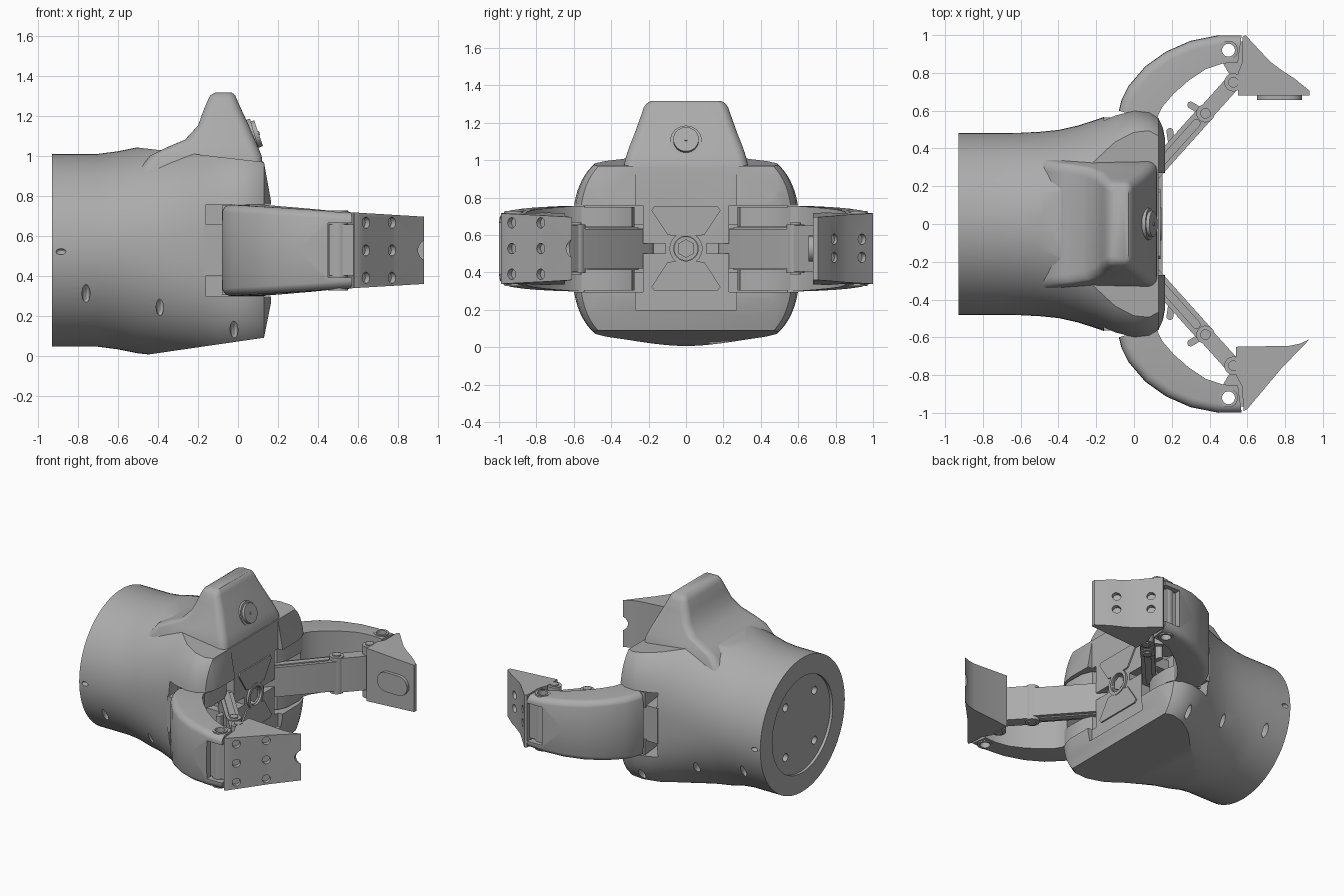
import bpy, bmesh
from math import sin, cos, pi, radians, copysign
from mathutils import Vector, Matrix

if "Cube" in bpy.data.objects:
    bpy.data.objects.remove(bpy.data.objects["Cube"], do_unlink=True)

GREY = (0.41, 0.41, 0.41, 1)
mat = bpy.data.materials.new("machined grey")
mat.use_nodes = True
mat.diffuse_color = GREY
mat.node_tree.nodes["Principled BSDF"].inputs["Base Color"].default_value = GREY
ZC = 0.527
parts = []


def finish(name, bm):
    bmesh.ops.recalc_face_normals(bm, faces=bm.faces)
    me = bpy.data.meshes.new(name)
    bm.to_mesh(me)
    bm.free()
    me.materials.append(mat)
    ob = bpy.data.objects.new(name, me)
    bpy.context.collection.objects.link(ob)
    parts.append(ob)
    return ob


def loft_bm(rings):
    bm = bmesh.new()
    rows = [[bm.verts.new(p) for p in ring] for ring in rings]
    n = len(rows[0])
    for a, b in zip(rows, rows[1:]):
        for i in range(n):
            j = (i + 1) % n
            bm.faces.new((a[i], a[j], b[j], b[i]))
    bm.faces.new(rows[0])
    bm.faces.new(rows[-1][::-1])
    return bm


def loft(name, rings):
    return finish(name, loft_bm(rings))


def prism(name, pts, z0, z1):
    return loft(name, [[(x, y, z) for x, y in pts] for z in (z0, z1)])


def box(name, x0, x1, y0, y1, z0, z1):
    return prism(name, [(x0, y0), (x1, y0), (x1, y1), (x0, y1)], z0, z1)


def cyl(name, p0, p1, r, n=32):
    p0, p1 = Vector(p0), Vector(p1)
    d = p1 - p0
    bm = bmesh.new()
    m = Matrix.Translation((p0 + p1) / 2) @ d.to_track_quat("Z", "Y").to_matrix().to_4x4()
    bmesh.ops.create_cone(bm, cap_ends=True, segments=n, radius1=r, radius2=r, depth=d.length, matrix=m)
    return finish(name, bm)


def ellipsoid(name, c, size):
    bm = bmesh.new()
    bmesh.ops.create_uvsphere(bm, u_segments=20, v_segments=12, radius=1,
                              matrix=Matrix.Translation(c) @ Matrix.Diagonal((*size, 1)))
    return finish(name, bm)


def stadium(p0, p1, r, n=10):
    a, b = Vector(p0), Vector(p1)
    u = (b - a).normalized()
    v = Vector((-u.y, u.x))
    out = []
    for c, start in ((b, -pi / 2), (a, pi / 2)):
        for i in range(n + 1):
            t = start + pi * i / n
            out.append(tuple(c + r * (cos(t) * u + sin(t) * v)))
    return out


def cut(ob, cutters):
    for c in cutters:
        m = ob.modifiers.new("cut", "BOOLEAN")
        m.operation, m.solver, m.object = "DIFFERENCE", "EXACT", c
        c.hide_render = True
    dg = bpy.context.evaluated_depsgraph_get()
    dg.update()
    ob_eval = ob.evaluated_get(dg)
    me = bpy.data.meshes.new_from_object(ob_eval)
    ob.modifiers.clear()
    ob.data = me
    for c in cutters:
        parts.remove(c)
        bpy.data.objects.remove(c, do_unlink=True)


# Housing: round at the rear, squarer and wider at the front
stations = [(-.93, .482, .482, 2), (-.7, .482, .482, 2), (-.6, .483, .495, 2), (-.5, .488, .515, 2.1),
            (-.4, .498, .525, 2.2), (-.3, .52, .535, 2.4), (-.2, .552, .545, 2.6), (-.1, .588, .555, 3),
            (0, .61, .56, 3.2), (.08, .6, .56, 3.3), (.13, .57, .55, 3.3), (.153, .52, .52, 3.3), (.165, .46, .47, 3.3)]


def power(v, n):
    return copysign(abs(v) ** (2 / n), v)


N = 96
bm = loft_bm([[(x, a * power(cos(2 * pi * i / N), n), ZC + b * power(sin(2 * pi * i / N), n)) for i in range(N)]
              for x, a, b, n in stations])
bmesh.ops.recalc_face_normals(bm, faces=bm.faces)
# Flat facets sliced off the top, the bottom and the front lips
for co, no in (((.13, 0, .968), (.115, 0, 1)), ((.13, 0, .09), (.145, 0, -1)),
               ((.16, 0, .8), (1, 0, .18)), ((.16, 0, .24), (1, 0, -.2))):
    bmesh.ops.bisect_plane(bm, geom=bm.verts[:] + bm.edges[:] + bm.faces[:], plane_co=co, plane_no=no, clear_outer=True)
    bmesh.ops.holes_fill(bm, edges=[e for e in bm.edges if e.is_boundary])
housing = finish("housing", bm)

cuts = [box("cut", .13, .4, -.27, .27, .2, 1.3),
        cyl("cut", (-1, 0, ZC), (-.91, 0, ZC), .345, 64),
        cyl("cut", (.06, 0, ZC), (.3, 0, ZC), .062)]
for s in (1, -1):
    cuts.append(box("cut", -.16, .4, s * .23, s * .9, .295, .757))
    cuts.append(box("cut", .05, .4, s * .11, s * .32, .5, .553))
    for x, y, z in ((-.76, .43, .31), (-.39, .42, .25), (-.02, .53, .13)):
        cuts.append(ellipsoid("cut", (x, s * y, z), (.02, .05, .05)))
    cuts.append(ellipsoid("cut", (-.885, s * .482, .52), (.025, .02, .015)))
    for t in (1, -1):
        cuts.append(cyl("cut", (-.95, s * .165, ZC + t * .18), (-.86, s * .165, ZC + t * .18), .028, 20))
cut(housing, cuts)

# Raised hump on top with rounded plan sections
hump = [(.92, -.5, .128, .34), (1.0, -.44, .118, .326), (1.04, -.36, .102, .314), (1.08, -.265, .085, .3),
        (1.15, -.2, .055, .272), (1.22, -.175, .022, .247), (1.28, -.15, -.005, .226), (1.302, -.138, -.014, .212),
        (1.315, -.115, -.03, .19)]
rings = []
for z, x0, x1, w in hump:
    r = min(.05, (x1 - x0) * .3)
    ring = []
    for k, (cx, cy) in enumerate(((x1 - r, w - r), (x0 + r, w - r), (x0 + r, r - w), (x1 - r, r - w))):
        for i in range(7):
            t = pi / 2 * (k + i / 6)
            ring.append((cx + r * cos(t), cy + r * sin(t), z))
    rings.append(ring)
loft("sensor_hump", rings)
cyl("button_collar", (.04, 0, 1.09), (.084, 0, 1.103), .085)
cyl("button", (.05, 0, 1.094), (.103, 0, 1.112), .068)
cyl("button_centre", (.1, 0, 1.111), (.108, 0, 1.1135), .01, 12)

# Front face details: hub, pin and four-way plate
hub = cyl("hub_ring", (.08, 0, ZC), (.145, 0, ZC), .088, 40)
cut(hub, [cyl("cut", (0, 0, ZC), (.3, 0, ZC), .066)])
cyl("hub_pin", (.05, 0, ZC), (.13, 0, ZC), .05, 6)
for t in (1, -1):
    prof = [(-.17, .225), (.17, .225), (.185, .205), (.1, .075), (.075, .07), (-.075, .07), (-.1, .075), (-.185, .205)]
    loft("front_plate", [[(x, y, ZC + t * z) for y, z in prof] for x in (.12, .14)])


def half(x):
    # Half height of a finger at a given reach
    return .224 - .06 * x


OUTER = [(-.08, .6), (-.065, .66), (-.03, .73), (.06, .835), (.17, .913), (.3, .97), (.45, 1.0), (.57, 1.0)]
INNER = [(.12, .54), (.13, .58), (.15, .62), (.21, .69), (.29, .76), (.38, .82), (.47, .85), (.55, .855)]
TIPS = {1: [(.55, .68), (.93, .68), (.93, .705), (.85, .77), (.78, .815), (.72, .86), (.59, 1.0), (.575, .99), (.575, .86), (.55, .8)],
        -1: [(.54, .65), (.82, .645), (.88, .633), (.93, .61), (.78, .765), (.6, .98), (.58, .99), (.572, .86), (.54, .8)]}
HINGE, KNUCKLE, ELBOW = (.5, .92), (.526, .75), (.378, .586)

for s in (1, -1):
    side = "left_" if s > 0 else "right_"

    def at(p, z):
        return (p[0], s * p[1], z)

    def flip(pts):
        return [(x, s * y) for x, y in pts]

    # Curved finger with rounded outer edges and a forked end
    rings = []
    for o, i in zip(OUTER, INNER):
        o, i = Vector(o), Vector(i)
        u, h, r = (i - o).normalized(), half(o.x), .05
        ring = [at(i, ZC - h), at(i, ZC + h)]
        for k in range(13):
            t = pi * k / 12
            off = h - r if k < 6 else (r - h if k > 6 else 0)
            ring.append(at(o + u * r * (1 - sin(t)), ZC + off + r * cos(t)))
        rings.append(ring)
    finger = loft(side + "finger", rings)
    cut(finger, [box("cut", .45, .8, s * .7, s * 1.1, .39, .664),
                 cyl("cut", at(HINGE, 0), at(HINGE, 1.2), .034)])

    # Finger root: two lugs in the housing slot and a stop block behind them
    for t in (1, -1):
        prism(side + "finger_lug", flip([(-.08, .58), (-.06, .4), (-.02, .31), (.05, .275), (.11, .29), (.14, .36), (.145, .5), (.12, .57)]),
              ZC + t * .115, ZC + t * .223)
    box(side + "stop_block", -.17, -.05, s * .22, s * .565, .4, .655)
    box(side + "link_guide_upper", -.1, .11, s * .2, s * .29, .555, .635)
    box(side + "link_guide_lower", -.1, .11, s * .2, s * .29, .42, .498)

    # Fingertip wedge, tapered, with its hinge tongue
    tip = loft(side + "fingertip", [[at(p, ZC + t * half(p[0])) for p in TIPS[s]] for t in (-1, 1)])
    holes = []
    if s > 0:
        spots = [(x, y, z) for x, y in ((.815, .793), (.645, .941)) for z in (.48, .577)]
    else:
        spots = [(x, y, z) for x, y in ((.64, .932), (.77, .777)) for z in (.39, ZC, .665)]
        holes.append(cyl("cut", (.955, -.4, ZC), (.955, -.9, ZC), .055))
    n = Vector((.74, .67 * s, 0))
    for x, y, z in spots:
        c = Vector((x, s * y, z))
        holes.append(cyl("cut", c - n * .03, c + n * .05, .028, 20))
    cut(tip, holes)
    tongue = prism(side + "tip_tongue", flip([(.455, .965), (.455, .88), (.5, .8), (.58, .72), (.6, .76), (.6, .965)]), .4, .655)
    cut(tongue, [cyl("cut", at(HINGE, 0), at(HINGE, 1.2), .034)])
    collar = cyl(side + "hinge_collar", at(HINGE, ZC - .2), at(HINGE, ZC + .2), .05)
    cut(collar, [cyl("cut", at(HINGE, 0), at(HINGE, 1.2), .034)])

    # Inner linkage
    prism(side + "lower_link", stadium(at((.05, .22), 0)[:2], at(ELBOW, 0)[:2], .046), .42, .632)
    prism(side + "lower_link_rib", stadium(at((.1, .276), 0)[:2], at((.33, .533), 0)[:2], .022), .412, .64)
    prism(side + "upper_link", stadium(at(ELBOW, 0)[:2], at(KNUCKLE, 0)[:2], .042), .405, .65)
    for name, p, h in (("elbow", ELBOW, .13), ("knuckle", KNUCKLE, .185)):
        cyl(side + name, at(p, ZC - h), at(p, ZC + h), .048)
        cyl(side + name + "_pin", at(p, ZC - h - .009), at(p, ZC + h + .009), .028, 20)
    for root, end in (((.35, .6), (.3, .63)), ((.2, .42), (.19, .49))):
        prism(side + "spring_lug", stadium(at(root, 0)[:2], at(end, 0)[:2], .018), .47, .585)

# Grip pad on the inside of the left fingertip
pad = stadium((.72, ZC), (.82, ZC), .07)
loft("grip_pad", [[(x, y, z) for x, z in pad] for y in (.69, .656)])

# Smooth shading with crisp edges
bpy.ops.object.select_all(action="DESELECT")
for ob in parts:
    ob.select_set(True)
bpy.context.view_layer.objects.active = housing
bpy.ops.object.shade_smooth_by_angle(angle=radians(32))
